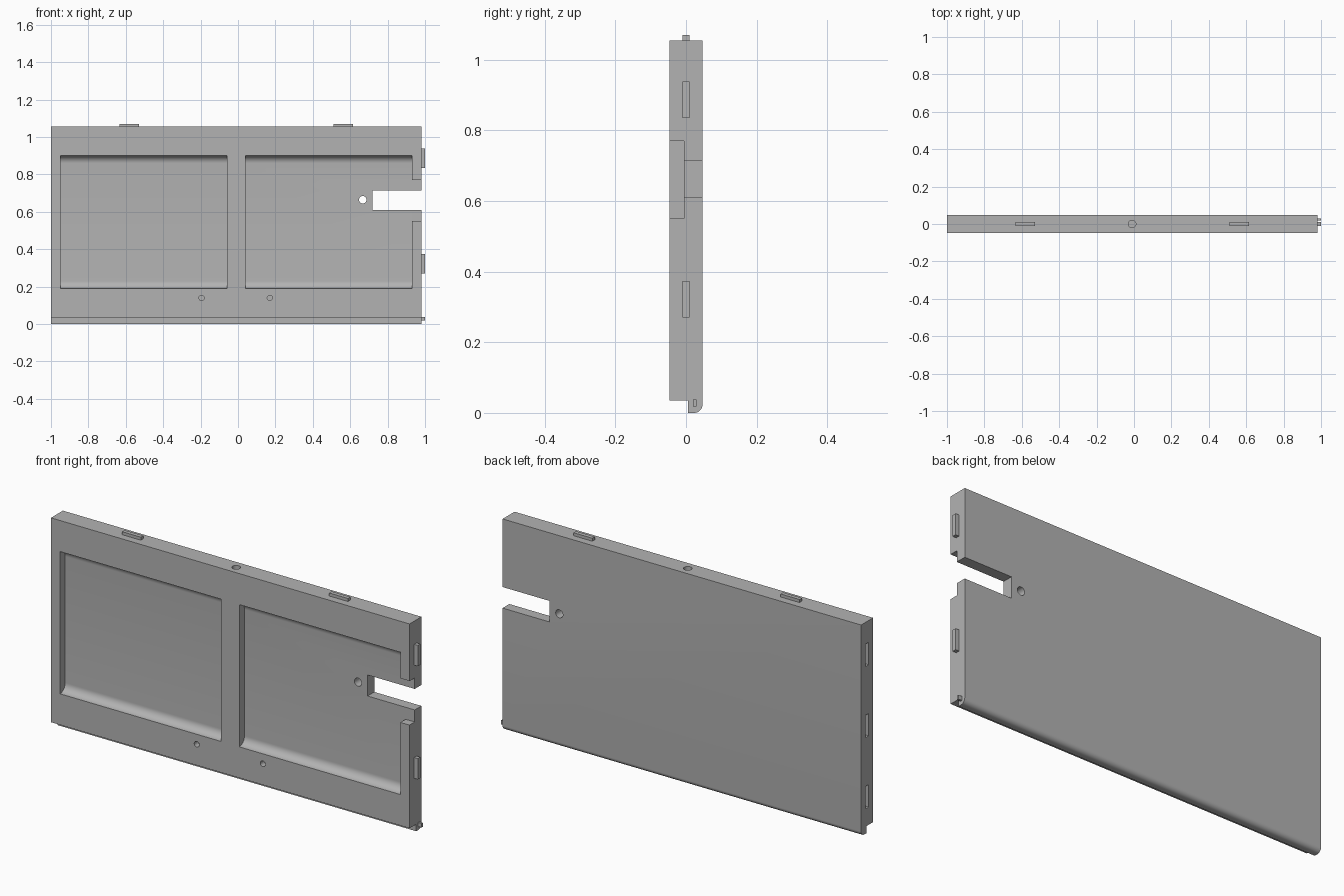
import bpy
import bmesh
from math import sin, cos, pi, radians
from mathutils import Matrix, Vector

if "Cube" in bpy.data.objects:
    bpy.data.objects.remove(bpy.data.objects["Cube"], do_unlink=True)

grey = bpy.data.materials.new("plain grey")
grey.use_nodes = True
colour = (0.45, 0.45, 0.45, 1)
grey.diffuse_color = colour
grey.node_tree.nodes["Principled BSDF"].inputs["Base Color"].default_value = colour

FRONT, BACK, END, TOP, FLOOR = -0.047, 0.047, 0.98, 1.055, -0.006


def finish(name, bm):
    bmesh.ops.recalc_face_normals(bm, faces=bm.faces)
    mesh = bpy.data.meshes.new(name)
    bm.to_mesh(mesh)
    bm.free()
    mesh.materials.append(grey)
    obj = bpy.data.objects.new(name, mesh)
    bpy.context.collection.objects.link(obj)
    return obj


def box(name, x, y, z):
    bm = bmesh.new()
    size = [b - a for a, b in (x, y, z)]
    centre = Vector([(a + b) / 2 for a, b in (x, y, z)])
    bmesh.ops.create_cube(bm, size=1, matrix=Matrix.Translation(centre) @ Matrix.Diagonal((*size, 1)))
    return finish(name, bm)


def rod(name, centre, radius, length, axis):
    bm = bmesh.new()
    turn = Matrix.Rotation(pi / 2, 4, "X") if axis == "Y" else Matrix.Identity(4)
    bmesh.ops.create_cone(bm, cap_ends=True, segments=32, radius1=radius, radius2=radius,
                          depth=length, matrix=Matrix.Translation(centre) @ turn)
    return finish(name, bm)


def extrude_x(name, profile, x0, x1):
    """Extrude a (y, z) outline along x."""
    bm = bmesh.new()
    face = bm.faces.new([bm.verts.new((x0, y, z)) for y, z in profile])
    grown = bmesh.ops.extrude_face_region(bm, geom=[face])["geom"]
    verts = [v for v in grown if isinstance(v, bmesh.types.BMVert)]
    bmesh.ops.translate(bm, verts=verts, vec=(x1 - x0, 0, 0))
    return finish(name, bm)


def arc(y, z, r, start, stop, n=10):
    angles = [radians(start + (stop - start) * i / n) for i in range(n + 1)]
    return [(y + r * cos(a), z + r * sin(a)) for a in angles]


# Panel body with a stepped bottom and a rounded back lip
r = 0.024
outline = [(FRONT, TOP), (FRONT, 0.035), (0.006, 0.035), (0.006, 0)]
outline += arc(BACK - r, r, r, -90, 0) + [(BACK, TOP)]
panel = extrude_x("panel", outline, -1, END)

cutters = []

# Two front pockets, coved along the top and bottom
r = 0.04
low, high = 0.19, 0.90
cove = [(-0.08, low)] + arc(FLOOR - r, low + r, r, -90, 0)
cove += arc(FLOOR - r, high - r, r, 0, 90) + [(-0.08, high)]
for x0, x1 in ((-0.95, -0.06), (0.04, 0.93)):
    cutters.append(extrude_x("pocket_cutter", cove, x0, x1))

# Side opening of the pocket, and the slot through the panel
cutters.append(box("opening_cutter", (0.90, 1.1), (-0.1, FLOOR), (0.55, 0.77)))
cutters.append(box("slot_cutter", (0.72, 1.1), (-0.1, 0.1), (0.61, 0.715)))

# Round holes: one through, two blind in front, one in the top edge
cutters.append(rod("through_hole_cutter", (0.667, 0, 0.665), 0.02, 0.3, "Y"))
for x in (-0.195, 0.17):
    cutters.append(rod("front_hole_cutter", (x, FRONT, 0.14), 0.014, 0.06, "Y"))
cutters.append(rod("top_hole_cutter", (-0.01, 0, TOP), 0.02, 0.1, "Z"))

# Sockets in the right edge
for z in (0.89, 0.535, 0.18):
    cutters.append(box("socket_cutter", (-1.1, -0.975), (-0.012, 0.012), (z - 0.056, z + 0.056)))

bpy.context.view_layer.objects.active = panel
for cutter in cutters:
    cutter.hide_render = True
    mod = panel.modifiers.new("cut", "BOOLEAN")
    mod.operation = "DIFFERENCE"
    mod.solver = "EXACT"
    mod.object = cutter
    bpy.ops.object.modifier_apply(modifier=mod.name)
    bpy.data.objects.remove(cutter, do_unlink=True)

bpy.ops.object.select_all(action="DESELECT")
panel.select_set(True)
bpy.ops.object.shade_smooth_by_angle(angle=radians(30))

# Tabs on the top and left edges, and the small peg on the lip
for i, x in enumerate((-0.582, 0.562)):
    box(f"top_tab_{i + 1}", (x - 0.052, x + 0.052), (-0.01, 0.01), (TOP - 0.01, 1.07))
for i, z in enumerate((0.322, 0.887)):
    box(f"side_tab_{i + 1}", (END - 0.01, 1), (-0.01, 0.01), (z - 0.052, z + 0.052))
box("lip_peg", (END - 0.01, 1), (0.02, 0.03), (0.018, 0.038))
